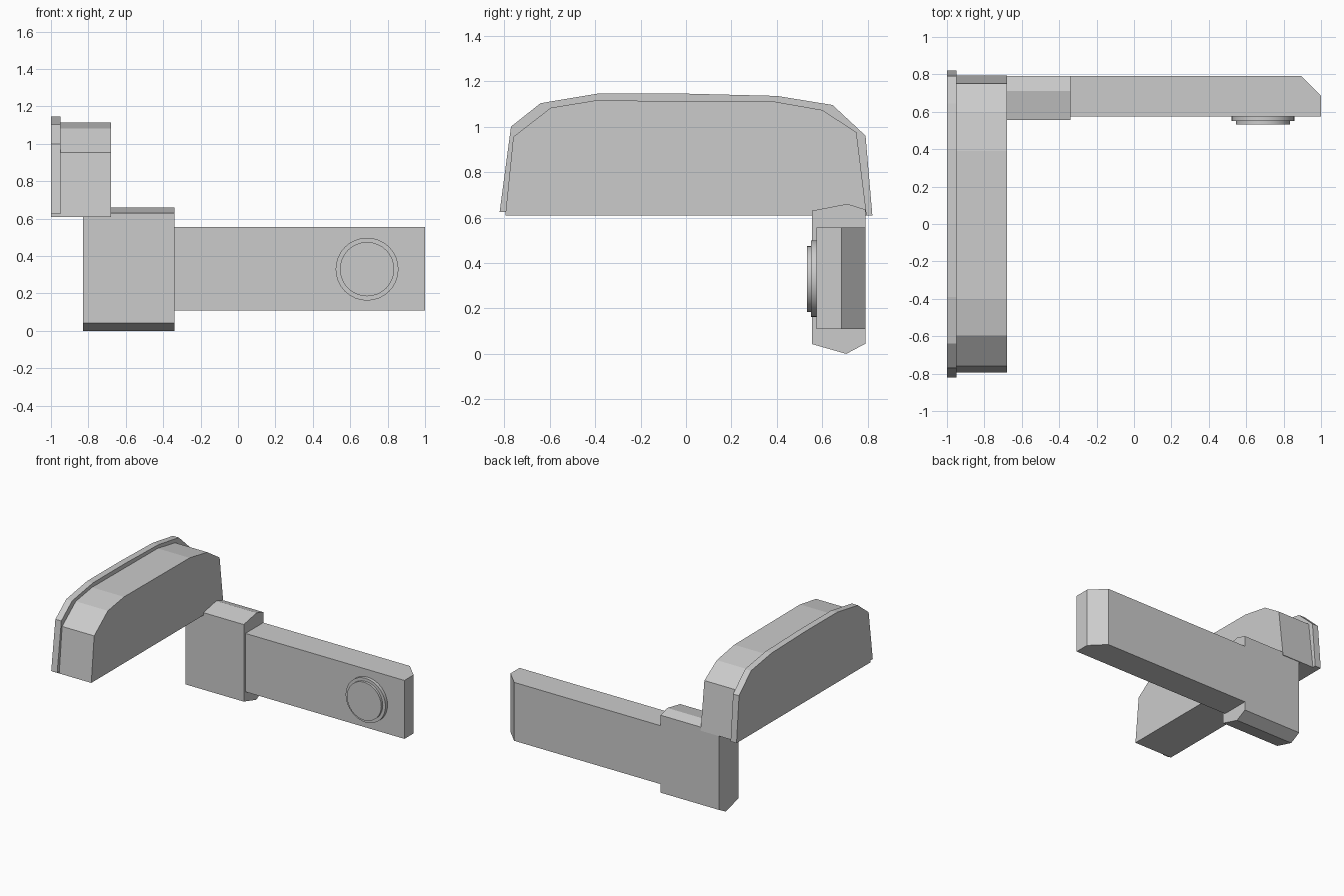
import bpy
import bmesh
from math import radians
from mathutils import Vector

cube = bpy.data.objects.get("Cube")
if cube:
    bpy.data.objects.remove(cube, do_unlink=True)

grey = bpy.data.materials.new("plain grey")
grey.use_nodes = True
colour = (0.6, 0.6, 0.6, 1)
grey.diffuse_color = colour
grey.node_tree.nodes["Principled BSDF"].inputs["Base Color"].default_value = colour


def extrude_profile(name, points, axis, start, end):
    """Extrude a closed 2D outline along one axis (outline uses the other two)."""
    bm = bmesh.new()
    verts = []
    for p in points:
        co = list(p)
        co.insert(axis, start)
        verts.append(bm.verts.new(co))
    face = bm.faces.new(verts)
    moved = bmesh.ops.extrude_face_region(bm, geom=[face])["geom"]
    offset = Vector((0, 0, 0))
    offset[axis] = end - start
    bmesh.ops.translate(bm, vec=offset,
                        verts=[v for v in moved if isinstance(v, bmesh.types.BMVert)])
    bmesh.ops.recalc_face_normals(bm, faces=bm.faces)
    mesh = bpy.data.meshes.new(name)
    bm.to_mesh(mesh)
    bm.free()
    mesh.materials.append(grey)
    obj = bpy.data.objects.new(name, mesh)
    bpy.context.collection.objects.link(obj)
    return obj


def disc(name, radius, y_back, y_front):
    """Round button layer facing the front."""
    bpy.ops.mesh.primitive_cylinder_add(
        vertices=32, radius=radius, depth=y_back - y_front,
        location=(0.69, (y_back + y_front) / 2, 0.33), rotation=(radians(90), 0, 0))
    obj = bpy.context.object
    obj.name = name
    obj.data.materials.append(grey)
    bpy.ops.object.shade_smooth_by_angle(angle=radians(30))


# Arched housing and its slightly larger outer rim plate
extrude_profile("housing", [
    (-0.795, 0.61), (-0.76, 0.955), (-0.595, 1.083), (-0.4, 1.115),
    (0.39, 1.11), (0.6, 1.073), (0.75, 0.975), (0.795, 0.61)], 0, -0.95, -0.68)
extrude_profile("rim_plate", [
    (-0.795, 0.61), (-0.795, 0.625), (-0.82, 0.625), (-0.77, 1.0), (-0.64, 1.103),
    (-0.39, 1.145), (0, 1.145), (0.4, 1.135), (0.645, 1.095), (0.79, 0.96),
    (0.82, 0.61)], 0, -1.0, -0.95)

# Joint block with peaked top and bottom
extrude_profile("joint_block", [
    (0.555, 0.043), (0.705, 0.0), (0.79, 0.045), (0.79, 0.635),
    (0.71, 0.66), (0.555, 0.63)], 0, -0.83, -0.34)

# Flat arm with a chamfered back corner at its tip
extrude_profile("arm", [
    (-0.34, 0.575), (1.0, 0.575), (1.0, 0.685), (0.895, 0.79),
    (-0.34, 0.79)], 2, 0.11, 0.555)

# Stepped round button
disc("button_base", 0.168, 0.58, 0.55)
disc("button_cap", 0.145, 0.56, 0.532)
